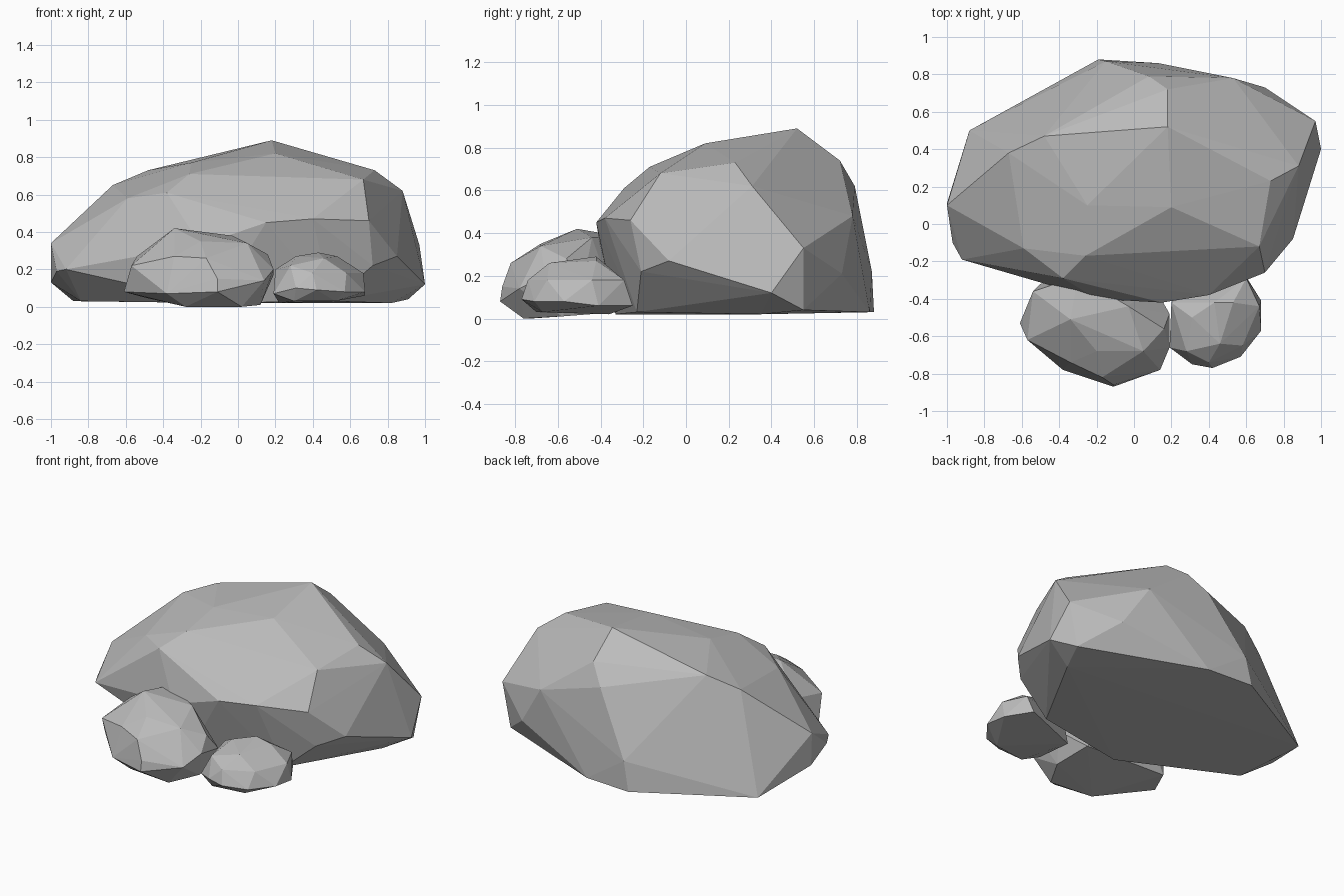
import bpy
import bmesh

# Remove the default cube only
default_cube = bpy.data.objects.get("Cube")
if default_cube:
    bpy.data.objects.remove(default_cube, do_unlink=True)


def make_material(name, colour):
    material = bpy.data.materials.new(name)
    material.use_nodes = True
    material.diffuse_color = colour
    for node in material.node_tree.nodes:
        if node.type == "BSDF_PRINCIPLED":
            node.inputs["Base Color"].default_value = colour
            node.inputs["Roughness"].default_value = 0.9
    return material


def make_rock(name, material, **levels):
    """Wrap a faceted convex shell around the corner points of each level."""
    mesh = bpy.data.meshes.new(name)
    bm = bmesh.new()
    for corners in levels.values():
        for corner in corners:
            bm.verts.new([centimetres / 100 for centimetres in corner])
    hull = bmesh.ops.convex_hull(bm, input=bm.verts)

    # Corners that ended up inside the shell are not needed
    spare = set(hull["geom_interior"]) | set(hull["geom_unused"])
    loose = [item for item in spare
             if isinstance(item, bmesh.types.BMVert) and not item.link_faces]
    bmesh.ops.delete(bm, geom=loose, context="VERTS")

    bmesh.ops.recalc_face_normals(bm, faces=bm.faces)
    for face in bm.faces:
        face.smooth = False
    bm.to_mesh(mesh)
    bm.free()

    mesh.materials.append(material)
    rock = bpy.data.objects.new(name, mesh)
    bpy.context.collection.objects.link(rock)
    return rock


stone = make_material("stone grey", (0.5, 0.5, 0.5, 1.0))

# Large boulder at the back, leaning forward with an undercut front
make_rock(
    "large_boulder", stone,
    crown=[(18, 52, 89), (20, 9, 82), (-25, 10, 77), (-26, -17, 71),
           (-48, 47, 73), (18, 72, 74), (73, 23, 73), (67, -12, 68)],
    shoulder=[(-67, 38, 65), (-59, -13, 58), (-38, -29, 61), (88, 31, 62),
              (8, 79, 62), (53, 78, 48), (70, -26, 46), (40, -38, 47),
              (15, -42, 45)],
    belt=[(-100, 10, 34), (-97, -10, 19), (-92, -19, 20), (-20, -40, 33),
          (72, -21, 22), (85, -8, 27), (97, 55, 33), (100, 40, 12),
          (70, 73, 21), (-15, 87, 22), (-100, 11, 13)],
    foot=[(-88, 50, 3), (-84, 0, 3), (-12, -33, 2), (50, -23, 3),
          (82, 35, 2), (91, 55, 4), (13, 86, 3), (-19, 88, 3)],
)

# Medium rock resting against the front
make_rock(
    "medium_rock", stone,
    crown=[(-34, -51, 42), (-3, -44, 38), (5, -68, 34), (-20, -68, 35),
           (-30, -28, 38)],
    belt=[(-54, -36, 27), (-57, -62, 22), (-34, -74, 27), (-17, -82, 26),
          (16, -56, 28), (19, -66, 20), (19, -48, 17), (14, -78, 14),
          (-11, -86, 15)],
    foot=[(-61, -53, 8), (-38, -78, 7), (-11, -87, 8), (-28, -73, 0),
          (2, -76, 0), (12, -58, 1), (10, -32, 3), (-50, -32, 5)],
)

# Small rock beside it
make_rock(
    "small_rock", stone,
    crown=[(43, -42, 29), (53, -42, 27), (31, -50, 27), (46, -64, 26)],
    belt=[(28, -68, 22), (40, -74, 18), (58, -65, 18), (67, -44, 18),
          (60, -29, 18), (20, -42, 20)],
    foot=[(68, -57, 8), (68, -41, 6), (58, -25, 6), (57, -71, 8),
          (42, -77, 9), (31, -75, 10), (19, -66, 7), (30, -70, 3),
          (52, -67, 3), (22, -36, 2)],
)
